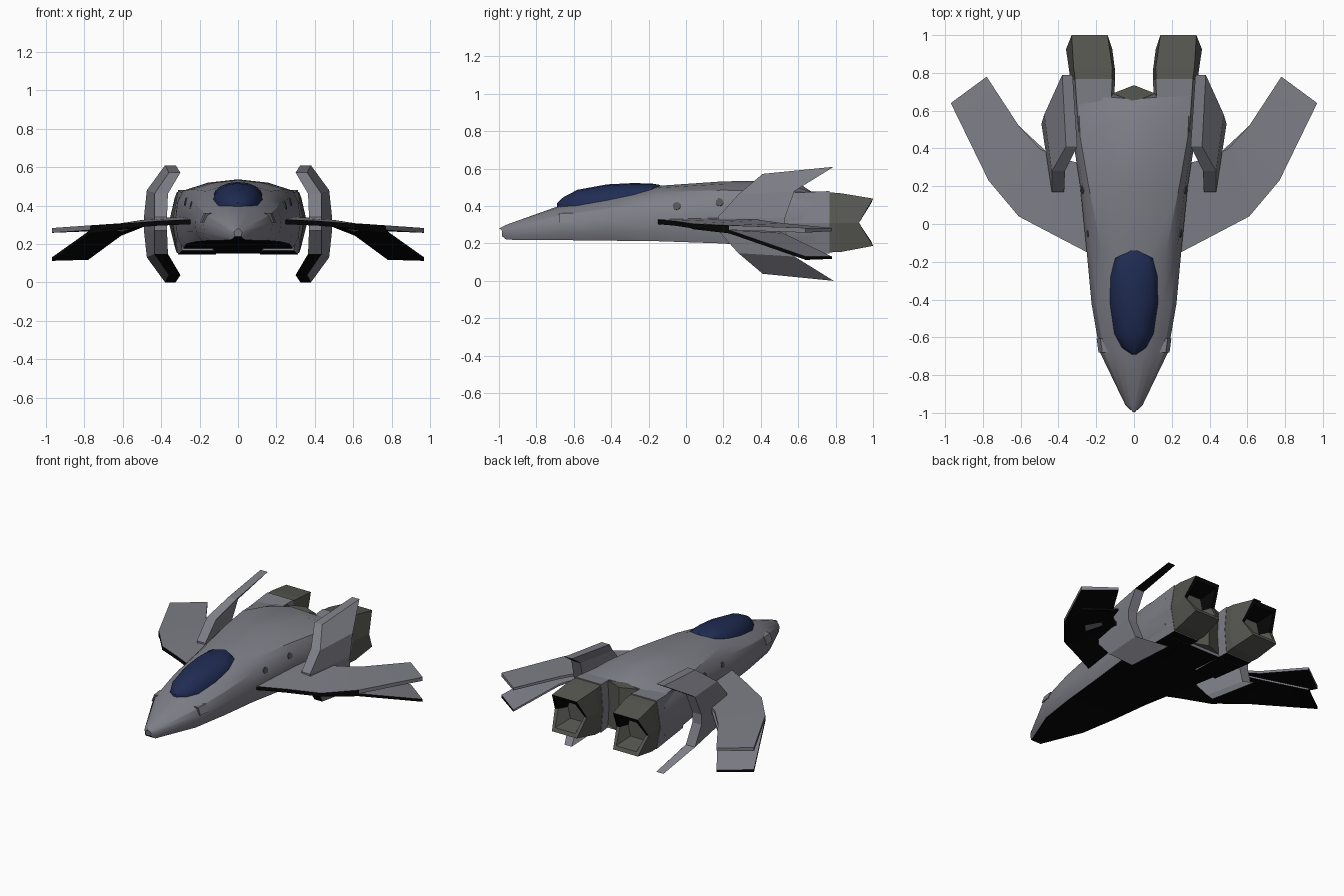
import bpy, bmesh, math
from mathutils import Vector
from mathutils.bvhtree import BVHTree

if "Cube" in bpy.data.objects:
    bpy.data.objects.remove(bpy.data.objects["Cube"])


def material(name, rgb):
    m = bpy.data.materials.new(name)
    m.diffuse_color = (*rgb, 1)
    m.use_nodes = True
    m.node_tree.nodes["Principled BSDF"].inputs["Base Color"].default_value = m.diffuse_color
    return m


HULL = material("hull_grey", (0.21, 0.21, 0.245))
GLASS = material("canopy_blue", (0.014, 0.025, 0.088))
ENGINE = material("engine_grey", (0.095, 0.095, 0.083))
PORT = material("port_grey", (0.095, 0.095, 0.1))
BLACK = material("underside_black", (0.002, 0.002, 0.002))


def add_mesh(name, bm, mat, angle=None, rule=None, second=BLACK):
    """Make an object; faces matching the rule get the second colour."""
    bmesh.ops.recalc_face_normals(bm, faces=bm.faces)
    bm.normal_update()
    if rule:
        for f in bm.faces:
            f.material_index = int(rule(f.normal, f.calc_center_median()))
    me = bpy.data.meshes.new(name)
    bm.to_mesh(me)
    bm.free()
    me.materials.append(mat)
    if rule:
        me.materials.append(second)
    ob = bpy.data.objects.new(name, me)
    bpy.context.collection.objects.link(ob)
    if angle:
        bpy.ops.object.select_all(action='DESELECT')
        ob.select_set(True)
        bpy.context.view_layer.objects.active = ob
        bpy.ops.object.shade_smooth_by_angle(angle=math.radians(angle))
    return ob


def loft(name, rings, mat, angle=None, side=1, rule=None, second=BLACK):
    """Skin closed rings of equal length and cap both ends."""
    bm = bmesh.new()
    vr = [[bm.verts.new((side * x, y, z)) for x, y, z in r] for r in rings]
    n = len(vr[0])
    for a, b in zip(vr, vr[1:]):
        for i in range(n):
            j = (i + 1) % n
            bm.faces.new((a[i], a[j], b[j], b[i]))
    bm.faces.new(vr[0])
    bm.faces.new(vr[-1])
    return add_mesh(name, bm, mat, angle, rule, second)


def underside(n, c):
    return n.z < -.75


# Fuselage: y, top z, shoulder x z, side x z, bottom x z, centre y offset
SECTIONS = [
    (-.985, .28, .015, .27, .02, .26, .015, .24, -.015),
    (-.96, .30, .03, .288, .045, .265, .038, .22, 0),
    (-.68, .40, .11, .375, .18, .31, .15, .218, 0),
    (-.42, .45, .15, .425, .225, .33, .19, .215, 0),
    (-.15, .508, .17, .475, .25, .34, .22, .212, 0),
    (.20, .532, .24, .485, .285, .36, .27, .20, 0),
    (.46, .537, .285, .478, .325, .34, .285, .175, .12),
    (.69, .475, .295, .472, .33, .32, .29, .15, -.03),
]


def hull_ring(y, zt, xs, zs, xm, zm, xb, zb, dy):
    half = [(xs * .55, y + dy * .5, zt - .3 * (zt - zs)), (xs, y, zs),
            (xs + .7 * (xm - xs), y, zs - .4 * (zs - zm)), (xm, y, zm),
            (xm - .2 * (xm - xb), y, zm - .6 * (zm - zb)), (xb, y, zb)]
    left = [(-x, yy, z) for x, yy, z in reversed(half)]
    return [(0, y + dy, zt)] + half + [(0, y, zb)] + left


fuselage = loft("fuselage", [hull_ring(*s) for s in SECTIONS], HULL, 28, 1, underside)

# Canopy: y, half width, edge z, top z
rings = []
for y, w, ze, zt in [(-.69, .012, .40, .415), (-.655, .065, .39, .448), (-.58, .105, .395, .487),
                     (-.42, .13, .42, .516), (-.28, .128, .45, .523), (-.18, .105, .478, .52),
                     (-.14, .02, .495, .513)]:
    arc = [math.pi * i / 8 for i in range(9)]
    rings.append([(w * math.cos(t), y, ze + (zt - ze) * math.sin(t)) for t in arc]
                 + [(-w * .7, y, ze - .04), (w * .7, y, ze - .04)])
loft("canopy", rings, GLASS, 40)


def wing_ring(lead, trail, thick):
    (x1, y1, z1), (x2, y2, z2) = lead, trail
    return [lead, trail, (x2, y2, z2 - thick * .7), (x1, y1, z1 - thick)]


UPPER_WING = [((.20, -.175, .33), (.20, .30, .345)), ((.42, -.06, .32), (.40, .35, .335)),
              ((.61, .04, .305), (.50, .40, .325)), ((.77, .23, .297), (.61, .52, .308)),
              ((.97, .64, .283), (.78, .78, .283))]
LOWER_TIP = [((.58, .03, .295), (.47, .39, .31)), ((.77, .23, .272), (.61, .52, .255)),
             ((.97, .64, .13), (.78, .78, .13))]

# Fin levels: lead y z, lead inner/outer x, trail y z, trail inner/outer x
FIN = [(.17, .34, .37, .435, .53, .34, .42, .49),
       (.28, .462, .365, .435, .58, .48, .405, .475),
       (.41, .572, .30, .36, .79, .61, .325, .38)]


def fin_ring(f, mirror):
    y1, z1, a, b, y2, z2, c, d = f
    if mirror:
        z1, z2 = .61 - z1, .61 - z2
    return [(a, y1, z1), (b, y1, z1), (d, y2, z2), (c, y2, z2)]


def hexagon(x0, x1, xi, xo, zt, zm, zb, y, ymid):
    return [(x0, y, zt), (x1, y, zt), (xo, ymid, zm), (x1, y, zb), (x0, y, zb), (xi, ymid, zm)]


bvh = BVHTree.FromPolygons([v.co for v in fuselage.data.vertices],
                           [p.vertices for p in fuselage.data.polygons])

for side, tag in ((1, "right"), (-1, "left")):
    # Split wing: black below and along the leading edge
    loft("wing_" + tag, [wing_ring(a, b, .025) for a, b in UPPER_WING], HULL, 20, side,
         lambda n, c: n.z < -.5 or (abs(n.z) < .6 and n.y < -.2 and c.y < .15))
    loft("lower_wing_tip_" + tag, [wing_ring(a, b, .018) for a, b in LOWER_TIP], HULL, 20, side,
         lambda n, c: n.z < -.5 or (abs(n.z) < .65 and (n.y < -.2 or c.y > .68)))

    # C-shaped pair of tail fins
    fins = [fin_ring(f, True) for f in reversed(FIN)] + [fin_ring(f, False) for f in FIN]
    loft("tail_fins_" + tag, fins, HULL, None, side, underside)

    # Engine housing and hollow notched nozzle
    loft("engine_housing_" + tag,
         [hexagon(.13, .29, .115, .32, .465, .31, .165, .45, .45),
          hexagon(.115, .312, .10, .342, .48, .31, .146, .768, .768)], HULL, None, side, underside)
    loft("nozzle_" + tag,
         [hexagon(.117, .310, .102, .338, .474, .31, .152, .76, .76),
          hexagon(.115, .320, .10, .343, .468, .31, .155, .83, .81),
          hexagon(.14, .33, .115, .36, .44, .31, .187, 1.0, .925),
          hexagon(.157, .313, .137, .338, .415, .31, .212, .99, .92),
          hexagon(.175, .285, .16, .305, .385, .31, .235, .86, .86)], ENGINE, None, side,
         lambda n, c: n.z < -.15 and c.z > .31)

    # Gun block beside the cockpit, dark at the muzzle
    loft("gun_" + tag,
         [[(x, y, z) for x, z in ((.13, .362), (.158 + o, .362), (.178 + o, .312), (.14, .312))]
          for y, o in ((-.68, .01), (-.605, .02))], HULL, None, side,
         lambda n, c: n.y < -.8, PORT)

    # Round side ports laid on the hull
    for i, (y, z) in enumerate(((-.05, .40), (.18, .42))):
        hit, nrm, _, _ = bvh.ray_cast(Vector((side, y, z)), Vector((-side, 0, 0)))
        if nrm.x * side < 0:
            nrm = -nrm
        bm = bmesh.new()
        bmesh.ops.create_cone(bm, cap_ends=True, segments=12, radius1=.021, radius2=.021, depth=.008)
        bm.transform(nrm.to_track_quat('Z', 'Y').to_matrix().to_4x4())
        bmesh.ops.translate(bm, verts=bm.verts, vec=hit)
        add_mesh(f"port_{tag}_{i}", bm, PORT)

# Dark wedge between the engines
loft("engine_wedge", [[(-.115, .69, z), (0, .65, z), (.115, .69, z), (0, .735, z)]
                      for z in (.17, .478)], ENGINE)
